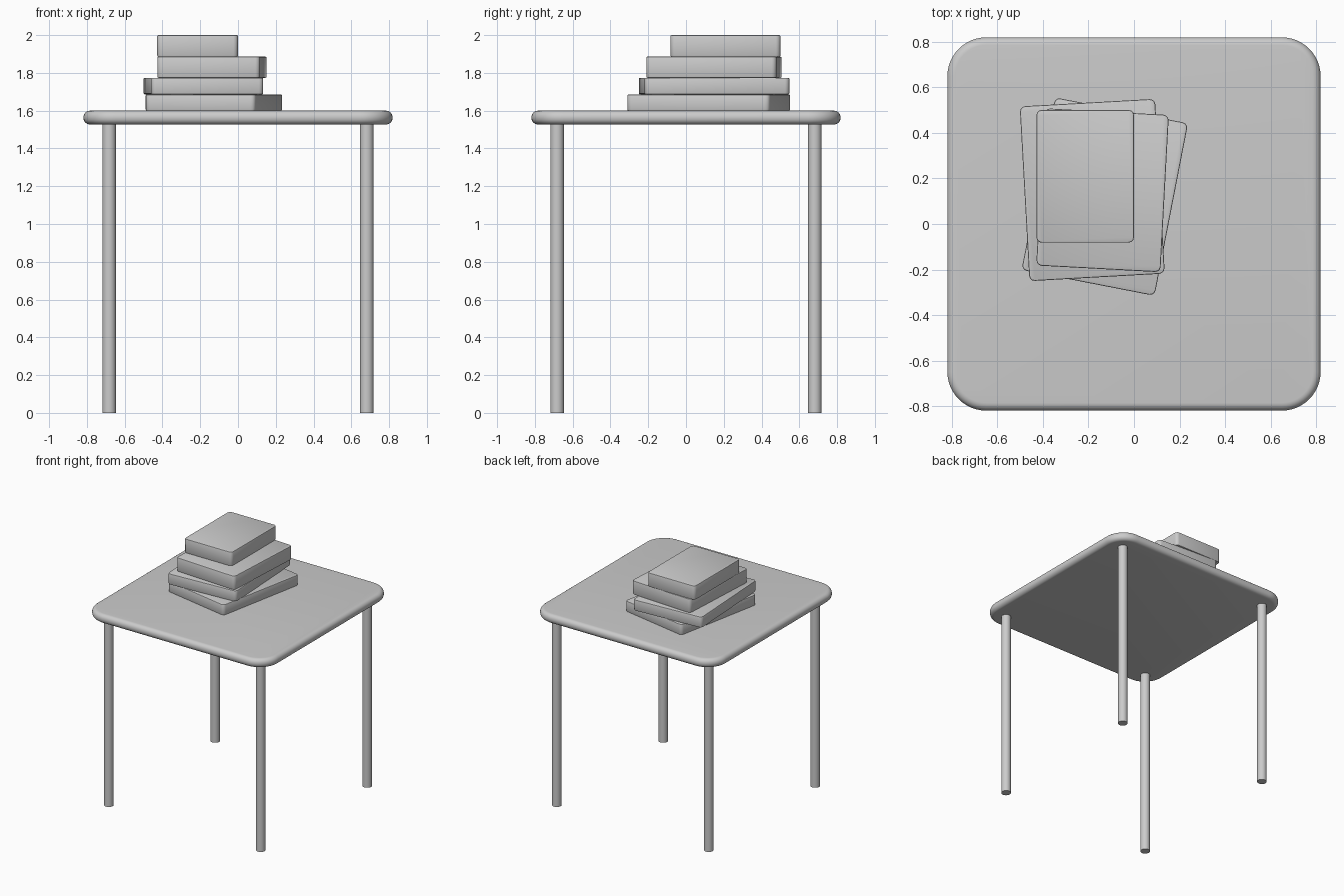
import bpy, bmesh, math

if "Cube" in bpy.data.objects:
    bpy.data.objects.remove(bpy.data.objects["Cube"])


def rounded_slab(name, size, z0, z1, corner, corner_seg, edge, edge_seg, centre=(0, 0), turn=0):
    """Box with rounded vertical corners, then softened top and bottom rims."""
    bm = bmesh.new()
    bmesh.ops.create_cube(bm, size=1)
    bmesh.ops.scale(bm, vec=(size[0], size[1], z1 - z0), verts=bm.verts)
    upright = [e for e in bm.edges if abs(e.verts[0].co.z - e.verts[1].co.z) > 1e-4]
    bmesh.ops.bevel(bm, geom=upright, offset=corner, segments=corner_seg,
                    profile=0.5, affect='EDGES')
    rim = [e for e in bm.edges if abs(e.verts[0].co.z - e.verts[1].co.z) < 1e-4]
    bmesh.ops.bevel(bm, geom=rim, offset=edge, segments=edge_seg,
                    profile=0.5, affect='EDGES')
    mesh = bpy.data.meshes.new(name)
    bm.to_mesh(mesh)
    bm.free()
    ob = bpy.data.objects.new(name, mesh)
    bpy.context.collection.objects.link(ob)
    ob.location = (centre[0], centre[1], (z0 + z1) / 2)
    ob.rotation_euler.z = math.radians(turn)
    smooth(ob)
    return ob


def smooth(ob):
    bpy.ops.object.select_all(action='DESELECT')
    ob.select_set(True)
    bpy.context.view_layer.objects.active = ob
    bpy.ops.object.shade_smooth_by_angle(angle=math.radians(30))


# table top with a nearly full-round rim
rounded_slab("table_top", (1.636, 1.636), 1.527, 1.60, 0.17, 12, 0.034, 6)

# four round legs
for side, x in (("left", -0.682), ("right", 0.682)):
    for end, y in (("front", -0.682), ("back", 0.682)):
        bpy.ops.mesh.primitive_cylinder_add(vertices=32, radius=0.036, depth=1.53,
                                            location=(x, y, 0.765))
        leg = bpy.context.object
        leg.name = f"{end}_{side}_leg"
        smooth(leg)

# stack of books, bottom to top: size, z range, centre, turn
books = [
    ((0.594, 0.770), 1.600, 1.686, (-0.128, 0.120), -11.0),
    ((0.594, 0.767), 1.686, 1.774, (-0.183, 0.149), 3.2),
    ((0.545, 0.690), 1.774, 1.886, (-0.138, 0.148), -3.1),
    ((0.428, 0.582), 1.886, 2.000, (-0.214, 0.209), 0.0),
]
for i, (size, z0, z1, centre, turn) in enumerate(books, 1):
    rounded_slab(f"book_{i}", size, z0, z1, 0.024, 3, 0.006, 2, centre, turn)
